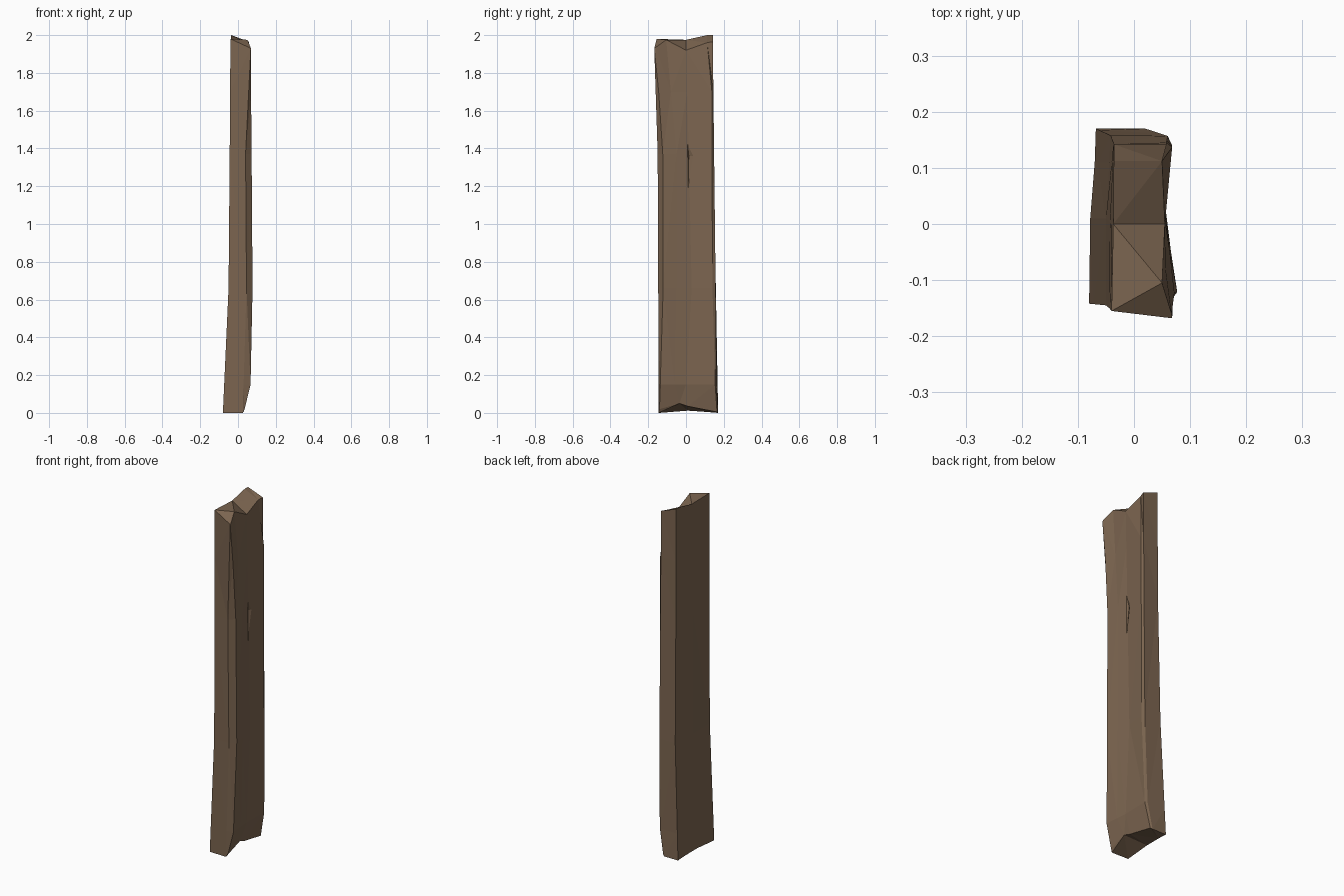
import bpy, bmesh

if "Cube" in bpy.data.objects:
    bpy.data.objects.remove(bpy.data.objects["Cube"])

# Wood material
wood = bpy.data.materials.new("wood")
wood.diffuse_color = (0.2, 0.13, 0.08, 1)
wood.use_nodes = True
wood.node_tree.nodes["Principled BSDF"].inputs["Base Color"].default_value = wood.diffuse_color

# Long edges of the plank, each running bottom to top, ordered around the section
RAILS = [
    [(-.08, -.142, 0), (-.05, -.145, .66), (-.044, -.15, 1.37), (-.04, -.155, 1.98)],    # front left
    [(.025, -.145, 0), (.045, -.147, .66), (.04, -.15, 1.37), (.068, -.168, 1.93)],      # front right
    [(.035, -.14, .02), (.066, -.137, .13), (.077, -.121, .66), (.072, -.123, 1.37),
     (.067, -.16, 1.935)],                                                              # front chamfer
    [(.035, -.035, .05), (.061, -.06, .15), (.066, -.05, .66), (.064, -.05, 1.37),
     (.05, -.105, 1.975)],                                                              # right face, front
    [(.035, .01, .035), (.055, 0, .15), (.056, .03, .66), (.056, .015, 1.37),
     (.055, 0, 1.92)],                                                                  # right face, middle
    [(.03, .164, .005), (.058, .155, .13), (.068, .14, .66), (.068, .137, 1.7),
     (.05, .112, 1.96)],                                                                # back right
    [(.02, .17, 0), (.045, .162, .13), (.06, .157, .66), (.058, .145, 1.7),
     (.058, .142, 1.965)],                                                              # back chamfer
    [(-.068, .17, 0), (-.042, .158, .66), (-.037, .145, 1.37), (-.036, .142, 2)],        # back left
    [(-.07, .11, .005), (-.044, .11, .66), (-.036, .112, 2)],                           # left face, back
    [(-.078, .01, .012), (-.05, .01, .66), (-.037, 0, 1.975)],                          # left face, middle
]
LEVELS = [.15, .66, 1.37, 1.7]
CAP = [(0, 1, 3), (1, 2, 3), (0, 3, 4, 9), (9, 4, 5, 8), (8, 5, 6, 7)]


def at_height(rail, z):
    for a, b in zip(rail, rail[1:]):
        if z <= b[2]:
            t = (z - a[2]) / (b[2] - a[2])
            return tuple(p + (q - p) * t for p, q in zip(a, b))
    return rail[-1]


def finish(name, bm):
    bmesh.ops.recalc_face_normals(bm, faces=bm.faces)
    mesh = bpy.data.meshes.new(name)
    bm.to_mesh(mesh)
    bm.free()
    mesh.materials.append(wood)
    obj = bpy.data.objects.new(name, mesh)
    bpy.context.collection.objects.link(obj)
    return obj


# Plank: loft the sections, then close both broken ends
bm = bmesh.new()
sections = [[r[0] for r in RAILS]]
sections += [[at_height(r, z) for r in RAILS] for z in LEVELS]
sections += [[r[-1] for r in RAILS]]
rings = [[bm.verts.new(p) for p in s] for s in sections]
n = len(RAILS)
for low, high in zip(rings, rings[1:]):
    for i in range(n):
        j = (i + 1) % n
        bm.faces.new((low[i], low[j], high[j], high[i]))
for ring in (rings[0], rings[-1]):
    for face in CAP:
        bm.faces.new([ring[i] for i in face])
bmesh.ops.triangulate(bm, faces=[f for f in bm.faces if len(f.verts) > 3])
plank = finish("plank", bm)

# Splinter notch cut from the right face
bm = bmesh.new()
for p in [(.045, .015, 1.36), (.09, -.01, 1.6), (.09, .095, 1.36), (.09, 0, .7)]:
    bm.verts.new(p)
bmesh.ops.convex_hull(bm, input=bm.verts)
cutter = finish("splinter_cutter", bm)
cutter.hide_render = True
cutter.hide_viewport = True
cut = plank.modifiers.new("splinter_notch", 'BOOLEAN')
cut.operation = 'DIFFERENCE'
cut.solver = 'EXACT'
cut.object = cutter
